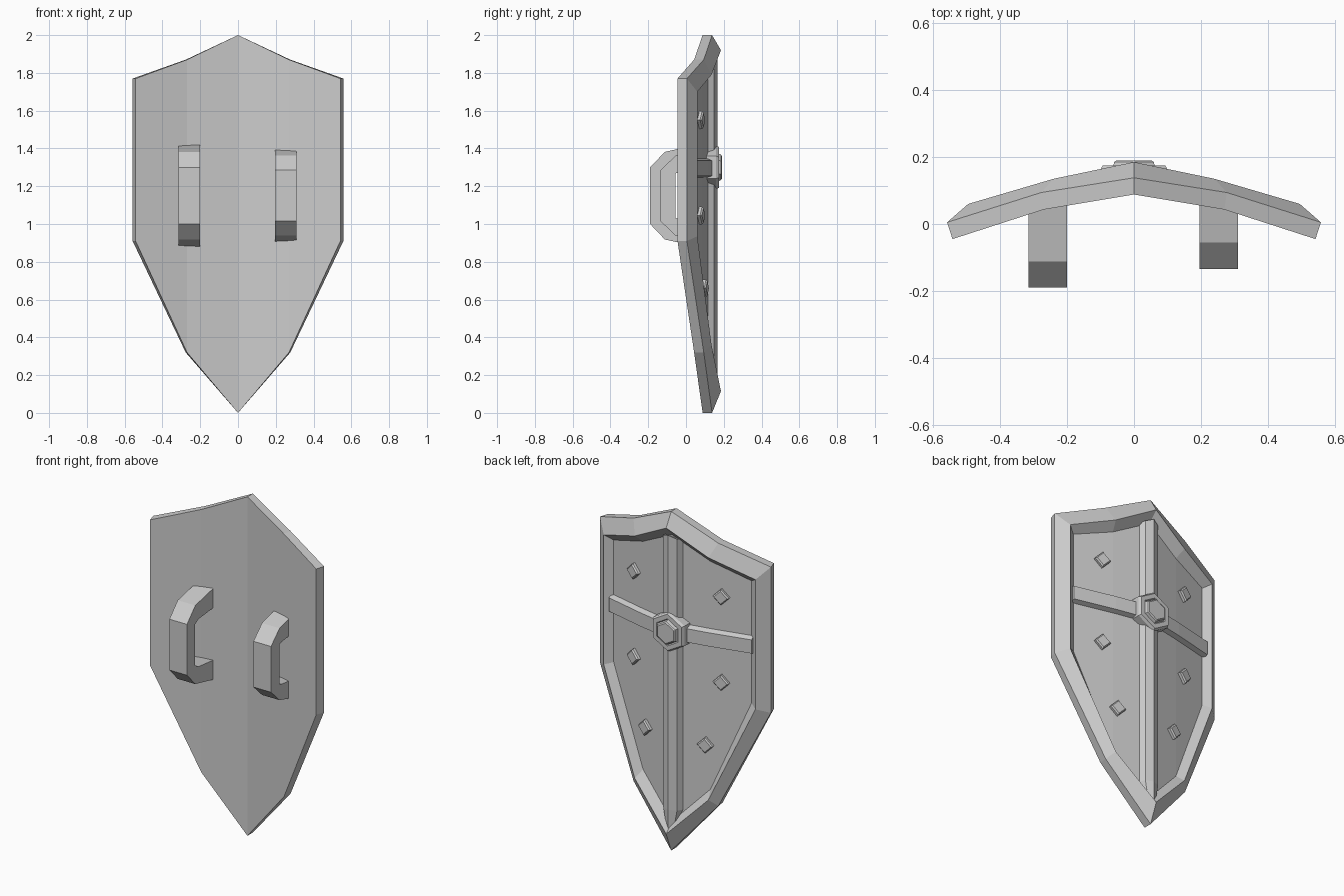
import bpy, bmesh
from math import cos, sin, pi, atan2
from mathutils import Vector, Matrix

if "Cube" in bpy.data.objects:
    bpy.data.objects.remove(bpy.data.objects["Cube"])


def finish(name, bm, mirror=False):
    bmesh.ops.recalc_face_normals(bm, faces=bm.faces)
    mesh = bpy.data.meshes.new(name)
    bm.to_mesh(mesh)
    bm.free()
    obj = bpy.data.objects.new(name, mesh)
    bpy.context.collection.objects.link(obj)
    if mirror:
        mod = obj.modifiers.new("mirror", 'MIRROR')
        mod.use_clip = True
    return obj


def loft(bm, rings, closed=True, cap_start=False, cap_end=False):
    """Join equal-length rings of points with quads."""
    vs = [[bm.verts.new(p) for p in r] for r in rings]
    n = len(vs[0])
    for a, b in zip(vs, vs[1:]):
        for i in range(n if closed else n - 1):
            j = (i + 1) % n
            bm.faces.new((a[i], a[j], b[j], b[i]))
    if cap_start:
        bm.faces.new(vs[0])
    if cap_end:
        bm.faces.new(vs[-1])
    return vs


def panel_y(x):
    """Depth of the curved outer panel."""
    x = abs(x)
    return 0.13 - 0.2 * x if x < 0.22 else 0.086 - 0.24 * (x - 0.22)


# Shield body: half outlines from back edge to raised rim to sunken panel.
# Each ring: three (x, y) columns, top heights, bottom heights
rings = [
    ([(0, .088), (.27, .043), (.542, -.045)], (2.0, 1.87, 1.77), (0, .32, .91)),
    ([(0, .138), (.277, .094), (.558, .005)], (2.0, 1.87, 1.77), (0, .32, .91)),
    ([(0, .185), (.24, .135), (.495, .06)], (1.92, 1.79, 1.70), (.115, .36, .935)),
    ([(0, .13), (.22, .086), (.45, .031)], (1.86, 1.745, 1.67), (.17, .40, .95)),
]
bm = bmesh.new()
pts = []
for cols, top, bot in rings:
    upper = [(x, y, z) for (x, y), z in zip(cols, top)]
    lower = [(x, y, z) for (x, y), z in zip(cols, bot)]
    pts.append(upper + lower[::-1])
vs = loft(bm, pts, closed=False)
for r in (vs[0], vs[-1]):
    bm.faces.new((r[0], r[1], r[4], r[5]))
    bm.faces.new((r[1], r[2], r[3], r[4]))
finish("shield_body", bm, mirror=True)

# Vertical centre rib
bm = bmesh.new()
profile = [(-.065, .112), (-.045, .148), (0, .166), (.045, .148), (.065, .112)]
loft(bm, [[(x * w, y, z - abs(x) * slope) for x, y in profile]
          for z, w, slope in ((.14, .7, -.9), (.25, 1, 0), (1.87, 1, .4))],
     cap_start=True, cap_end=True)
finish("centre_rib", bm)

# Cross band following the curve of the panel
bm = bmesh.new()
sections = []
for x in (-.465, -.22, 0, .22, .465):
    y = panel_y(x)
    sections.append([(x, y - .015, 1.24), (x, y + .028, 1.255),
                     (x, y + .028, 1.335), (x, y - .015, 1.355)])
loft(bm, sections, cap_start=True, cap_end=True)
finish("cross_band", bm)

# Six-sided boss with a stepped centre
bm = bmesh.new()
steps = [(.118, .10), (.118, .16), (.108, .174), (.08, .174), (.074, .168),
         (.068, .185), (.06, .19)]
loft(bm, [[(r * sin(i * pi / 3), y, 1.3 + r * cos(i * pi / 3)) for i in range(6)]
          for r, y in steps], cap_start=True, cap_end=True)
finish("boss", bm)

# Diamond studs lying on the panel
for n, (x, z) in enumerate([(.284, 1.55), (.284, 1.045), (.195, .66)]):
    for side in (-1, 1):
        bm = bmesh.new()
        loft(bm, [[(r * sin(i * pi / 2), y, r * cos(i * pi / 2)) for i in range(4)]
                  for r, y in ((.047, -.015), (.047, .015), (.038, .023))],
             cap_start=True, cap_end=True)
        slope = .24 if x > .22 else .2
        tilt = Matrix.Rotation(-side * atan2(slope, 1), 4, 'Z')
        bm.transform(Matrix.Translation((side * x, panel_y(x), z)) @ tilt)
        finish(f"stud_{n + 1}_{'left' if side < 0 else 'right'}", bm)


# Grip straps on the inner side: (y, z offset from strap centre) half profiles
def strap(name, x0, x1, zc, outer, inner):
    loop = outer + [(y, -z) for y, z in reversed(outer)]
    loop += [(y, -z) for y, z in inner] + list(reversed(inner))
    bm = bmesh.new()
    loft(bm, [[(x, y, zc + z) for y, z in loop] for x in (x0, x1)],
         cap_start=True, cap_end=True)
    finish(name, bm)


strap("left_strap", -.315, -.2, 1.15,
      [(.06, .27), (-.112, .232), (-.19, .15)],
      [(.06, .155), (-.085, .14), (-.115, .12)])
strap("right_strap", .195, .31, 1.15,
      [(.06, .243), (-.055, .212), (-.135, .135)],
      [(.06, .135), (-.035, .125), (-.055, .118)])
